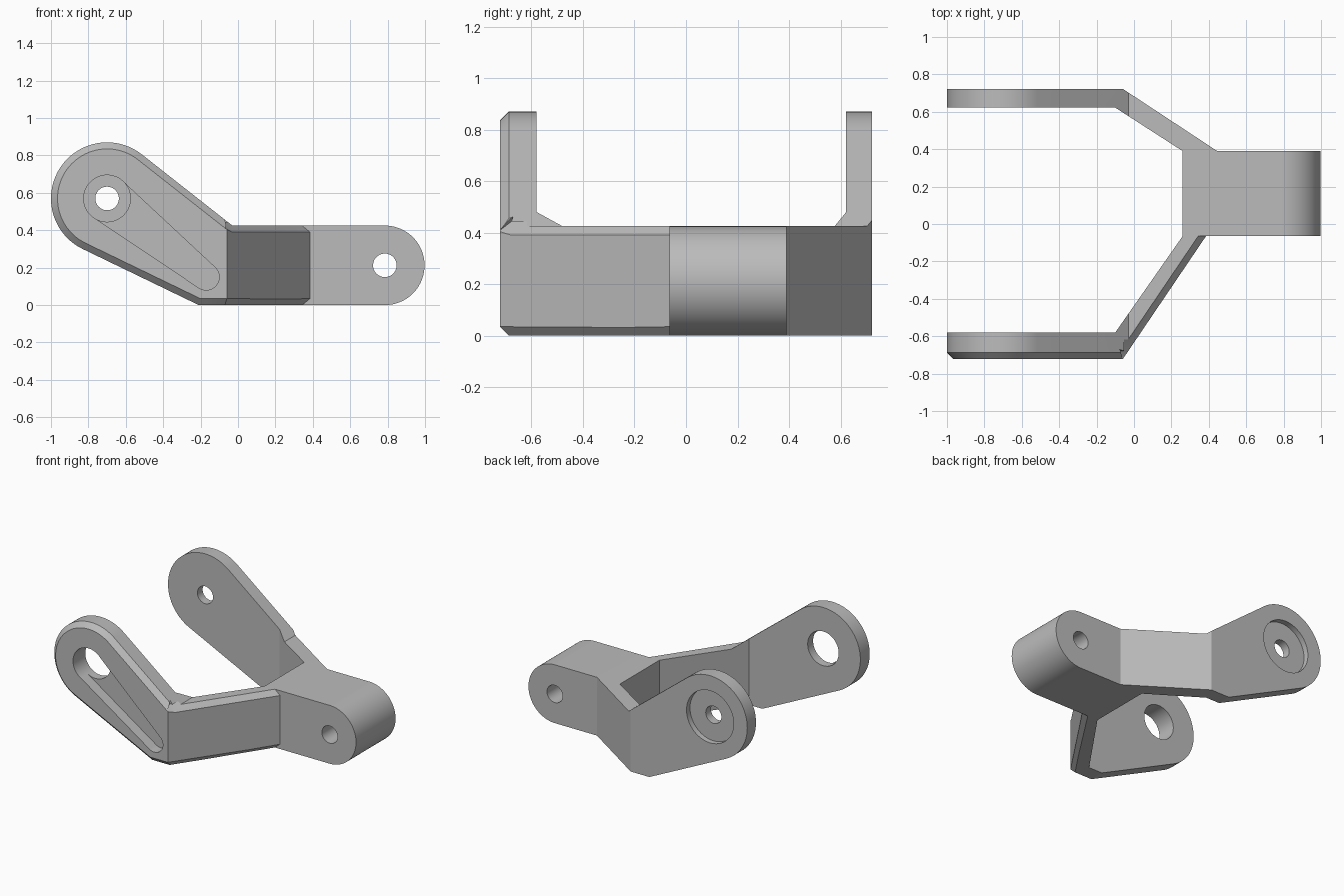
import bpy
import bmesh
from math import cos, sin, pi, atan2, acos, hypot
from mathutils import Vector

cube = bpy.data.objects.get("Cube")
if cube:
    bpy.data.objects.remove(cube, do_unlink=True)

FRONT, BACK = -0.7225, 0.7225
CHAMFER = 0.035
EYE, EYE_R = (-0.7, 0.57), 0.3          # raised arm end (x, z)
PIN, PIN_R = (0.785, 0.2125), 0.2125    # boss end (x, z)
TOP = 2 * PIN_R

grey = bpy.data.materials.new("plain grey")
grey.use_nodes = True
colour = (0.5, 0.5, 0.5, 1)
grey.diffuse_color = colour
grey.node_tree.nodes["Principled BSDF"].inputs["Base Color"].default_value = colour


def loft(name, rings):
    """Closed solid through rings that have equal point counts."""
    bm = bmesh.new()
    loops = [[bm.verts.new(p) for p in ring] for ring in rings]
    n = len(loops[0])
    bm.faces.new(loops[0])
    bm.faces.new(loops[-1][::-1])
    for a, b in zip(loops, loops[1:]):
        for i in range(n):
            j = (i + 1) % n
            bm.faces.new((a[i], b[i], b[j], a[j]))
    bmesh.ops.recalc_face_normals(bm, faces=bm.faces)
    mesh = bpy.data.meshes.new(name)
    bm.to_mesh(mesh)
    bm.free()
    mesh.materials.append(grey)
    obj = bpy.data.objects.new(name, mesh)
    bpy.context.collection.objects.link(obj)
    return obj


def at_y(profile, y):
    return [(x, y, z) for x, z in profile]


def arc(c, r, a0, a1, n):
    return [(c[0] + r * cos(a0 + (a1 - a0) * i / n),
             c[1] + r * sin(a0 + (a1 - a0) * i / n)) for i in range(n + 1)]


def combine(target, tool, operation):
    mod = target.modifiers.new(operation, "BOOLEAN")
    mod.operation, mod.solver, mod.object = operation, "EXACT", tool
    bpy.context.view_layer.objects.active = target
    bpy.ops.object.modifier_apply(modifier=mod.name)
    bpy.data.objects.remove(tool, do_unlink=True)


def tangent_angle(corner, side):
    dx, dz = corner[0] - EYE[0], corner[1] - EYE[1]
    return atan2(dz, dx) + side * acos(EYE_R / hypot(dx, dz))


def side_profile(inset):
    """Side outline: round arm end, sloping edges, flat bar, round boss."""
    up = tangent_angle((-0.03, TOP), 1)
    low = tangent_angle((-0.21, 0), -1)
    r = EYE_R - inset

    def corner(angle, z):
        return (EYE[0] + (r - sin(angle) * (z - EYE[1])) / cos(angle), z)

    return (arc(EYE, r, up, low + 2 * pi, 48) + [corner(low, inset)]
            + arc(PIN, PIN_R - inset, -pi / 2, pi / 2, 40)
            + [corner(up, TOP - inset)])


# Forked plan outline, run past the ends that the side outline trims
bend = (-0.06, FRONT)
root = (0.385, -0.065)
slope = (root[0] - bend[0]) / (root[1] - bend[1])
plan = [(-1.1, BACK), (-0.06, BACK), (0.445, 0.39), (1.1, 0.39),
        (1.1, root[1]), root, (bend[0] - 0.05 * slope, FRONT - 0.05),
        (-1.1, FRONT - 0.05), (-1.1, -0.58), (-0.1, -0.58),
        (0.26, root[1]), (0.26, 0.39), (-0.1, 0.622), (-1.1, 0.622)]
bracket = loft("forked_bracket", [[(x, y, z) for x, y in plan] for z in (-0.1, 1)])

# Side outline with the chamfered front rim
combine(bracket, loft("side_outline", [
    at_y(side_profile(CHAMFER), FRONT),
    at_y(side_profile(0), FRONT + CHAMFER),
    at_y(side_profile(0), 0.9)]), "INTERSECT")


# Chamfers along the angled front web
def edge_cutter(stations, sign):
    rings = []
    for p, m in stations:
        p, m = Vector(p), Vector(m)
        up = Vector((0, 0, sign * CHAMFER / 2))
        rings.append([p + 1.5 * m + up, p - 0.5 * m - 3 * up, p - 0.5 * m + up])
    return loft("web_chamfer", rings)


mitre, across = (-0.01, CHAMFER, 0), (-0.042, 0, 0)
crease = (-0.03, FRONT + 0.03 / slope, TOP)
combine(bracket, edge_cutter([((*bend, TOP + 0.023), mitre), (crease, across),
                              ((*root, TOP), across)], 1), "DIFFERENCE")
combine(bracket, edge_cutter([((*bend, 0), mitre), ((*root, 0), across)], -1),
        "DIFFERENCE")


# Round holes and the back arm's recess
def bore(centre, r, y0, y1):
    ring = arc(centre, r, 0, 2 * pi, 48)[:-1]
    combine(bracket, loft("bore", [at_y(ring, y0), at_y(ring, y1)]), "DIFFERENCE")


bore(PIN, 0.063, -0.3, 0.5)
bore(EYE, 0.125, -0.9, -0.4)
bore(EYE, 0.063, 0.4, 0.9)
bore(EYE, 0.19, BACK - 0.04, 0.9)

# Tapered groove running down from the front arm's hole
tip, big, small = (-0.17, 0.15), 0.124, 0.07
dx, dz = tip[0] - EYE[0], tip[1] - EYE[1]
aim, spread = atan2(dz, dx), acos((big - small) / hypot(dx, dz))
groove = (arc(tip, small, aim - spread, aim + spread, 20)
          + arc(EYE, big, aim + spread, aim - spread + 2 * pi, 28))
combine(bracket, loft("groove", [at_y(groove, -0.9), at_y(groove, FRONT + 0.08)]),
        "DIFFERENCE")

bpy.ops.object.select_all(action="DESELECT")
bracket.select_set(True)
bpy.context.view_layer.objects.active = bracket
bpy.ops.object.shade_smooth_by_angle(angle=pi / 9)
